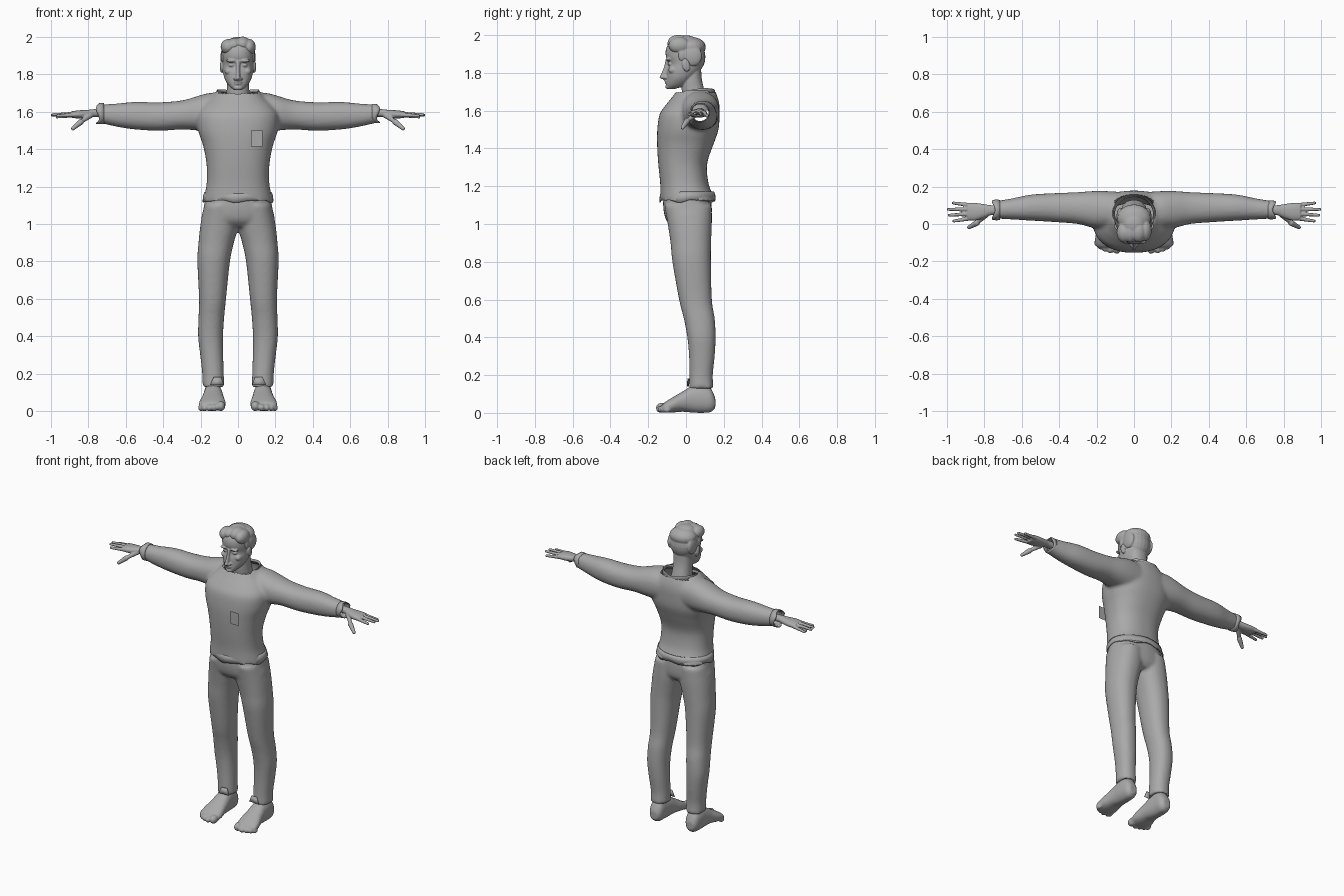
import bpy, bmesh, math
from mathutils import Vector, Matrix

grey = bpy.data.materials.new("plain grey")
grey.diffuse_color = (0.4, 0.4, 0.4, 1)


def spline(a, b, c, d, t):
    return [0.5 * (2 * q + (r - p) * t + (2 * p - 5 * q + 4 * r - s) * t * t
                   + (3 * q - p - 3 * r + s) * t ** 3) for p, q, r, s in zip(a, b, c, d)]


def loft(bm, axis, rings, n=32, power=0.9, steps=4):
    """Closed tube; each ring is (position on axis, min, max, min, max) of the other two axes."""
    fine = []
    for i in range(len(rings) - 1):
        a, d = rings[max(i - 1, 0)], rings[min(i + 2, len(rings) - 1)]
        fine += [spline(a, rings[i], rings[i + 1], d, s / steps) for s in range(steps)]
    fine.append(rings[-1])
    u, v = [k for k in range(3) if k != axis]
    loops = []
    for p, u0, u1, v0, v1 in fine:
        loop = []
        for j in range(n):
            c, s = math.cos(math.tau * j / n), math.sin(math.tau * j / n)
            co = [0, 0, 0]
            co[axis] = p
            co[u] = (u0 + u1) / 2 + (u1 - u0) / 2 * math.copysign(abs(c) ** power, c)
            co[v] = (v0 + v1) / 2 + (v1 - v0) / 2 * math.copysign(abs(s) ** power, s)
            loop.append(bm.verts.new(co))
        loops.append(loop)
    for a, b in zip(loops, loops[1:]):
        for j in range(n):
            bm.faces.new((a[j], a[(j + 1) % n], b[(j + 1) % n], b[j]))
    bm.faces.new(loops[0])
    bm.faces.new(loops[-1])


def blob(bm, centre, radii, tilt=0):
    m = Matrix.Translation(centre) @ Matrix.Rotation(tilt, 4, 'X') @ Matrix.Diagonal((*radii, 1))
    bmesh.ops.create_uvsphere(bm, u_segments=20, v_segments=12, radius=1, matrix=m)


def finger(bm, points, r0, r1):
    """Chain of overlapping spheres along a bent path."""
    for a, b in zip(points, points[1:]):
        for i in range(13):
            t = i / 12
            r = r0 + (r1 - r0) * t
            blob(bm, Vector(a).lerp(Vector(b), t), (r, r, r))


def mirror(bm):
    copy = bmesh.ops.duplicate(bm, geom=bm.verts[:] + bm.edges[:] + bm.faces[:])["geom"]
    for v in copy:
        if isinstance(v, bmesh.types.BMVert):
            v.co.x *= -1


def finish(name, bm, voxel=0, smooth=0, cut=None, thick=0):
    """Fuse the volumes, relax the joins and open the ends chosen by cut."""
    bmesh.ops.recalc_face_normals(bm, faces=bm.faces[:])
    mesh = bpy.data.meshes.new(name)
    bm.to_mesh(mesh)
    bm.free()
    ob = bpy.data.objects.new(name, mesh)
    bpy.context.collection.objects.link(ob)
    bpy.ops.object.select_all(action='DESELECT')
    bpy.context.view_layer.objects.active = ob
    ob.select_set(True)
    if voxel:
        m = ob.modifiers.new("fuse", 'REMESH')
        m.mode, m.voxel_size = 'VOXEL', voxel
        bpy.ops.object.modifier_apply(modifier=m.name)
        m = ob.modifiers.new("relax", 'SMOOTH')
        m.factor, m.iterations = 0.5, smooth
        bpy.ops.object.modifier_apply(modifier=m.name)
    if cut:
        bm = bmesh.new()
        bm.from_mesh(mesh := ob.data)
        bmesh.ops.delete(bm, geom=[f for f in bm.faces if cut(f.calc_center_median())], context='FACES')
        bm.to_mesh(mesh)
        bm.free()
    if thick:
        ob.modifiers.new("cloth", 'SOLIDIFY').thickness = thick
    ob.data.materials.clear()
    ob.data.materials.append(grey)
    bpy.ops.object.shade_smooth_by_angle(angle=math.radians(50))


def strip(bm, rows, n=48):
    """Open cloth band; each row is a function from angle to a point."""
    loops = [[bm.verts.new(row(math.tau * j / n)) for j in range(n)] for row in rows]
    for a, b in zip(loops, loops[1:]):
        for j in range(n):
            bm.faces.new((a[j], a[(j + 1) % n], b[(j + 1) % n], b[j]))


# Sweater: sleeves and body fused, open at neck, cuffs and waist
bm = bmesh.new()
loft(bm, 0, [(.05, -.02, .17, 1.5, 1.70), (.15, -.025, .176, 1.495, 1.70), (.22, -.02, .176, 1.5, 1.682),
             (.3, 0, .17, 1.505, 1.66), (.42, .01, .165, 1.498, 1.65), (.55, .018, .157, 1.505, 1.652),
             (.65, .024, .137, 1.52, 1.643), (.75, .03, .12, 1.543, 1.637)])
mirror(bm)
loft(bm, 2, [(1.12, -.187, .187, -.135, .158), (1.16, -.178, .178, -.135, .14), (1.22, -.167, .167, -.137, .118),
             (1.32, -.168, .168, -.147, .112), (1.42, -.187, .187, -.153, .145), (1.5, -.213, .213, -.152, .172),
             (1.58, -.218, .218, -.14, .178), (1.63, -.19, .19, -.107, .177), (1.67, -.15, .15, -.075, .168),
             (1.71, -.115, .115, -.045, .152)], n=48, power=.85)
finish("sweater", bm, .01, 6, lambda c: abs(c.x) > .742 or c.z < 1.125 or (c.z > 1.698 and abs(c.x) < .1))

# Collar: soft standing band, low at the front
bm = bmesh.new()


def collar_row(grow, lift):
    return lambda a: (grow * .113 * math.cos(a), .055 + grow * .098 * math.sin(a),
                      1.675 + lift + .022 * abs(math.cos(a)) + .014 * math.sin(a))


strip(bm, [collar_row(1.08, -.012), collar_row(1.0, .018), collar_row(.9, .005)])
finish("collar", bm, thick=.004)

# Waist hem: wavy flared band
bm = bmesh.new()


def hem_row(z, grow, wave):
    return lambda a: (grow * .183 * math.cos(a), .008 + grow * .144 * math.sin(a),
                      z + wave * (math.sin(5 * a) + .6 * math.sin(9 * a + 1)))


strip(bm, [hem_row(1.172, .98, 0), hem_row(1.15, 1.02, .003), hem_row(1.122, 1.035, .006)])
finish("waist_hem", bm, thick=.004)

# Sleeve cuffs: loose torn rims
bm = bmesh.new()


def cuff_row(x, grow, wave):
    return lambda a: (x + wave * math.sin(3 * a), .075 + grow * .046 * math.cos(a), 1.59 + grow * .047 * math.sin(a))


strip(bm, [cuff_row(.715, 1.06, 0), cuff_row(.735, 1.1, .004), cuff_row(.75, 1.06, .008)])
mirror(bm)
finish("sleeve_cuffs", bm, thick=.005)

# Chest patch floating in front of the sweater
bm = bmesh.new()
bm.faces.new([bm.verts.new((x, -.18, z)) for x, z in ((.07, 1.415), (.13, 1.415), (.13, 1.5), (.07, 1.5))])
finish("chest_patch", bm)

# Trousers: two legs fused at the hips
bm = bmesh.new()
loft(bm, 2, [(1.1, 0, .18, -.115, .137), (1.0, -.004, .2, -.097, .137), (.9, .022, .211, -.082, .133),
             (.8, .043, .217, -.072, .132), (.6, .064, .208, -.037, .137), (.5, .074, .211, -.012, .152),
             (.4, .08, .213, .007, .157), (.3, .079, .202, .016, .152), (.2, .076, .191, .018, .142),
             (.13, .073, .19, .016, .146)])
mirror(bm)
loft(bm, 2, [(1.15, -.174, .174, -.12, .132), (1.08, -.185, .185, -.12, .137),
             (1.02, -.195, .195, -.105, .132), (.985, -.15, .15, -.07, .11)])
finish("trousers", bm, .01, 5)

# Folded tabs at the trouser ankles
bm = bmesh.new()
bm.faces.new([bm.verts.new(p) for p in ((.075, .012, .14), (.15, .008, .14), (.13, .012, .182), (.09, .016, .182))])
mirror(bm)
finish("ankle_tabs", bm, thick=.004)

# Bare feet with toes
bm = bmesh.new()
loft(bm, 1, [(.155, .11, .16, .025, .08), (.13, .09, .178, .004, .13), (.08, .085, .184, 0, .15),
             (.03, .08, .186, .002, .142), (-.02, .074, .194, .006, .112), (-.07, .066, .207, .002, .083),
             (-.11, .068, .208, .002, .058), (-.125, .08, .19, .01, .045)])
loft(bm, 2, [(.06, .09, .175, .03, .14), (.2, .095, .17, .04, .125)])
for x, y, r in ((.092, -.126, .027), (.127, -.134, .019), (.154, -.126, .019), (.178, -.115, .018), (.197, -.1, .017)):
    blob(bm, (x, y, r), (r * .9, r * 1.25, r))
mirror(bm)
finish("feet", bm, .006, 3)

# Hands with spread fingers
bm = bmesh.new()
loft(bm, 0, [(.70, .05, .1, 1.572, 1.614), (.76, .048, .1, 1.572, 1.614), (.80, .033, .106, 1.566, 1.61),
             (.85, .018, .113, 1.563, 1.607), (.89, .022, .112, 1.568, 1.602)], n=24)
for root, tip in (((.87, .031, 1.583), (.962, .016, 1.578)), ((.87, .055, 1.588), (.987, .047, 1.584)),
                  ((.87, .079, 1.587), (.992, .078, 1.582)), ((.87, .1, 1.582), (.965, .112, 1.572))):
    finger(bm, [root, tip], .0125, .0085)
finger(bm, [(.79, .05, 1.58), (.84, .005, 1.545), (.882, -.018, 1.51)], .016, .0105)
mirror(bm)
finish("hands", bm, .004, 3)

# Head: ears and brows mirrored, then skull, neck, nose, lips and chin
bm = bmesh.new()
blob(bm, (.088, .0, 1.84), (.009, .02, .034), .25)
blob(bm, (.036, -.094, 1.872), (.028, .014, .009))
blob(bm, (.034, -.084, 1.848), (.016, .013, .01))
blob(bm, (.05, -.068, 1.815), (.022, .025, .02))
blob(bm, (.013, -.108, 1.776), (.011, .014, .009))
mirror(bm)
loft(bm, 2, [(1.6, -.07, .07, -.005, .13), (1.70, -.061, .061, -.022, .1), (1.76, -.06, .06, -.022, .085),
             (1.82, -.06, .06, -.01, .08)])
loft(bm, 2, [(1.715, -.02, .02, -.098, -.06), (1.735, -.046, .046, -.105, 0), (1.77, -.069, .069, -.103, .04),
             (1.81, -.08, .08, -.101, .075), (1.848, -.083, .083, -.092, .09), (1.89, -.085, .085, -.107, .096),
             (1.93, -.084, .084, -.105, .097), (1.962, -.07, .07, -.085, .08), (1.98, -.04, .04, -.05, .05)])
loft(bm, 2, [(1.764, -.011, .011, -.118, -.08), (1.775, -.014, .014, -.14, -.08), (1.79, -.012, .012, -.134, -.08),
             (1.83, -.01, .01, -.117, -.08), (1.87, -.013, .013, -.108, -.08)], n=16)
blob(bm, (0, -.104, 1.758), (.024, .011, .005))
blob(bm, (0, -.102, 1.748), (.021, .011, .006))
blob(bm, (0, -.095, 1.727), (.024, .015, .013))
finish("head", bm, .004, 3)

# Hair: swept locks over crown and back
bm = bmesh.new()
for side in (-1, 1):
    blob(bm, (side * .074, .035, 1.89), (.02, .05, .055))
    blob(bm, (side * .079, -.02, 1.893), (.012, .022, .032))
for centre, radii in (((0, .036, 1.885), (.085, .067, .088)), ((0, .03, 1.937), (.09, .075, .053)),
                      ((-.052, -.045, 1.946), (.041, .055, .042)), ((-.02, -.042, 1.956), (.038, .057, .038)),
                      ((.025, -.04, 1.96), (.042, .058, .041)), ((.058, -.035, 1.945), (.037, .058, .044)),
                      ((0, .0, 1.965), (.06, .06, .034))):
    blob(bm, centre, radii)
finish("hair", bm, .005, 2)
